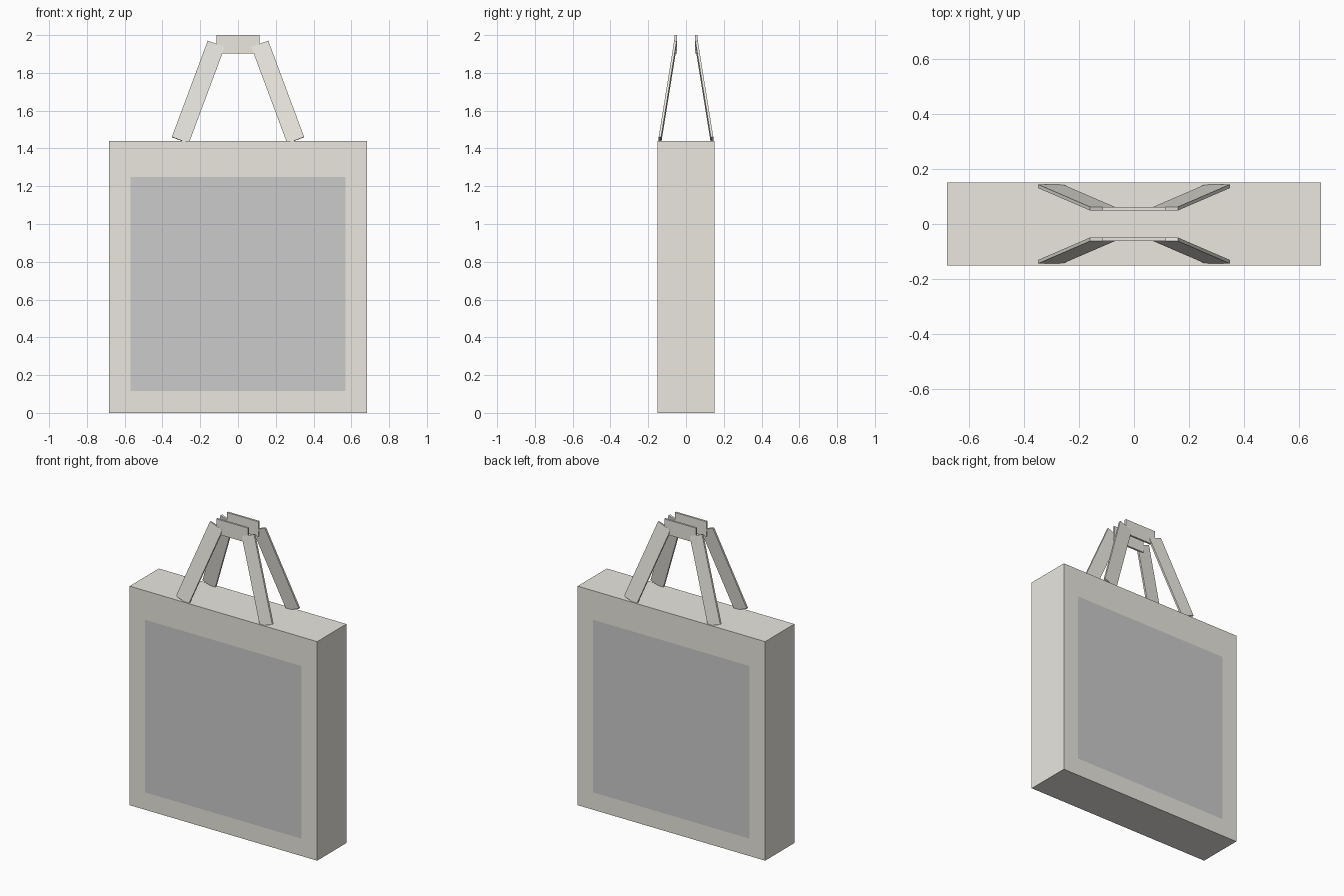
import bpy
from mathutils import Vector, Matrix

if "Cube" in bpy.data.objects:
    bpy.data.objects.remove(bpy.data.objects["Cube"])

canvas = bpy.data.materials.new("canvas")
canvas.diffuse_color = (0.82, 0.80, 0.74, 1)
canvas.use_nodes = True
canvas.node_tree.nodes["Principled BSDF"].inputs["Base Color"].default_value = canvas.diffuse_color


def box(name, size, matrix):
    bpy.ops.mesh.primitive_cube_add(size=1)
    ob = bpy.context.object
    ob.name = name
    ob.data.transform(matrix @ Matrix.Diagonal((*size, 1)))
    ob.data.materials.append(canvas)
    return ob


def strap(name, bottom, top, width, thick):
    # Flat strap whose width runs parallel to the front of the bag
    a, b = Vector(bottom), Vector(top)
    along = (b - a).normalized()
    across = Vector((along.z, 0, -along.x)).normalized()
    normal = along.cross(across).normalized()
    m = Matrix((across, normal, along)).transposed()
    m = Matrix.Translation((a + b) / 2) @ m.to_4x4()
    return box(name, (width, thick, (b - a).length), m)


# Bag body
box("bag_body", (1.364, 0.303, 1.44), Matrix.Translation((0, 0, 0.72)))

for side, label in ((-1, "front"), (1, "back")):
    # Flat grey panel just proud of the bag face
    y = side * 0.153
    verts = [(-0.57, y, 0.115), (0.57, y, 0.115), (0.57, y, 1.25), (-0.57, y, 1.25)]
    mesh = bpy.data.meshes.new(label + "_panel")
    mesh.from_pydata(verts, [], [(0, 1, 2, 3) if side < 0 else (3, 2, 1, 0)])
    bpy.context.collection.objects.link(bpy.data.objects.new(label + "_panel", mesh))

    # Handle: grip on top, two splayed straps
    box(label + "_handle_grip", (0.23, 0.013, 0.098),
        Matrix.Translation((0, side * 0.055, 1.951)))
    for sx, hand in ((-1, "left"), (1, "right")):
        strap(f"{label}_handle_{hand}_strap",
              (sx * 0.3055, side * 0.138, 1.4435),
              (sx * 0.1155, side * 0.056, 1.953), 0.096, 0.013)
